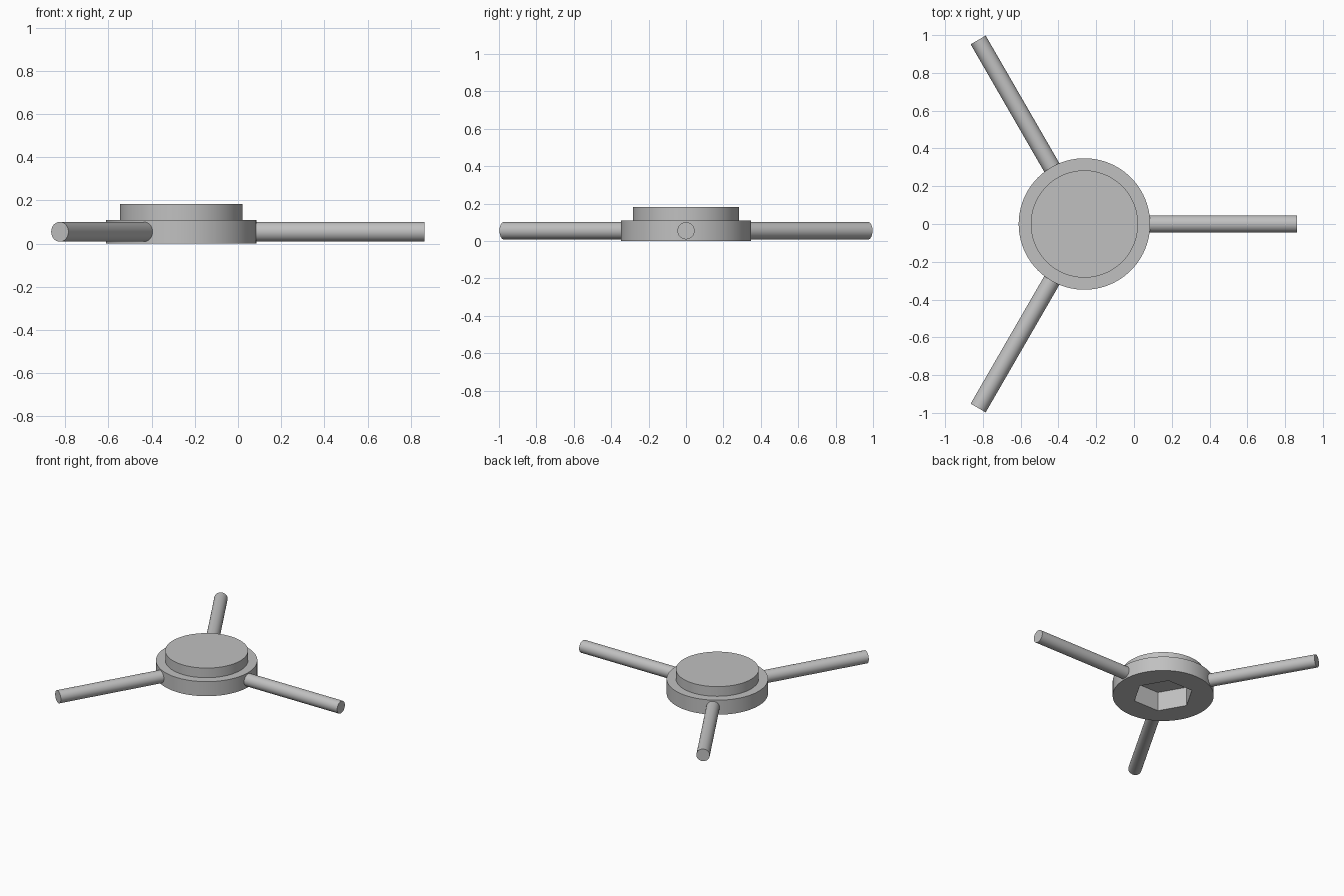
import bpy, bmesh
from math import cos, sin, pi, radians
from mathutils import Matrix

if "Cube" in bpy.data.objects:
    bpy.data.objects.remove(bpy.data.objects["Cube"], do_unlink=True)

HUB_X = -0.2625
HUB_R, HUB_H = 0.348, 0.11
CAP_R, TOP_Z = 0.284, 0.183
ROD_R, ROD_START, ROD_END = 0.046, 0.3, 1.125
SOCKET_R, SOCKET_DEPTH = 0.21, 0.145

grey = bpy.data.materials.new("plain grey")
grey.use_nodes = True
colour = (0.53, 0.53, 0.53, 1)
grey.diffuse_color = colour
grey.node_tree.nodes["Principled BSDF"].inputs["Base Color"].default_value = colour


def turned(name, profile, sides, matrix):
    """Solid of revolution about local z from (radius, height) pairs."""
    bm = bmesh.new()
    rings = [[bm.verts.new((r * cos(2 * pi * i / sides), r * sin(2 * pi * i / sides), z))
              for i in range(sides)] for r, z in profile]
    for low, high in zip(rings, rings[1:]):
        for i in range(sides):
            j = (i + 1) % sides
            bm.faces.new((low[i], low[j], high[j], high[i]))
    bm.faces.new(rings[0][::-1])
    bm.faces.new(rings[-1])
    mesh = bpy.data.meshes.new(name)
    bm.to_mesh(mesh)
    bm.free()
    mesh.materials.append(grey)
    obj = bpy.data.objects.new(name, mesh)
    obj.matrix_world = matrix
    bpy.context.collection.objects.link(obj)
    return obj


def activate(obj):
    bpy.ops.object.select_all(action="DESELECT")
    obj.select_set(True)
    bpy.context.view_layer.objects.active = obj


def smooth(obj):
    activate(obj)
    bpy.ops.object.shade_smooth_by_angle(angle=radians(30))


centre = Matrix.Translation((HUB_X, 0, 0))

# Stepped round hub
hub = turned("stepped_hub", [(HUB_R, 0), (HUB_R, HUB_H), (CAP_R, HUB_H), (CAP_R, TOP_Z)],
             96, centre)

# Hexagonal socket cut into the underside
cutter = turned("socket_cutter", [(SOCKET_R, -0.1), (SOCKET_R, SOCKET_DEPTH)], 6, centre)
cutter.hide_render = True
cut = hub.modifiers.new("hex socket", "BOOLEAN")
cut.operation = "DIFFERENCE"
cut.solver = "EXACT"
cut.object = cutter
activate(hub)
bpy.ops.object.modifier_apply(modifier=cut.name)
bpy.data.objects.remove(cutter, do_unlink=True)
smooth(hub)

# Three round handle rods, evenly spaced
for name, angle in (("left_handle", 0), ("back_handle", 120), ("front_handle", 240)):
    place = (Matrix.Translation((HUB_X, 0, HUB_H / 2))
             @ Matrix.Rotation(radians(angle), 4, "Z")
             @ Matrix.Rotation(radians(90), 4, "Y"))
    smooth(turned(name, [(ROD_R, ROD_START), (ROD_R, ROD_END)], 48, place))
